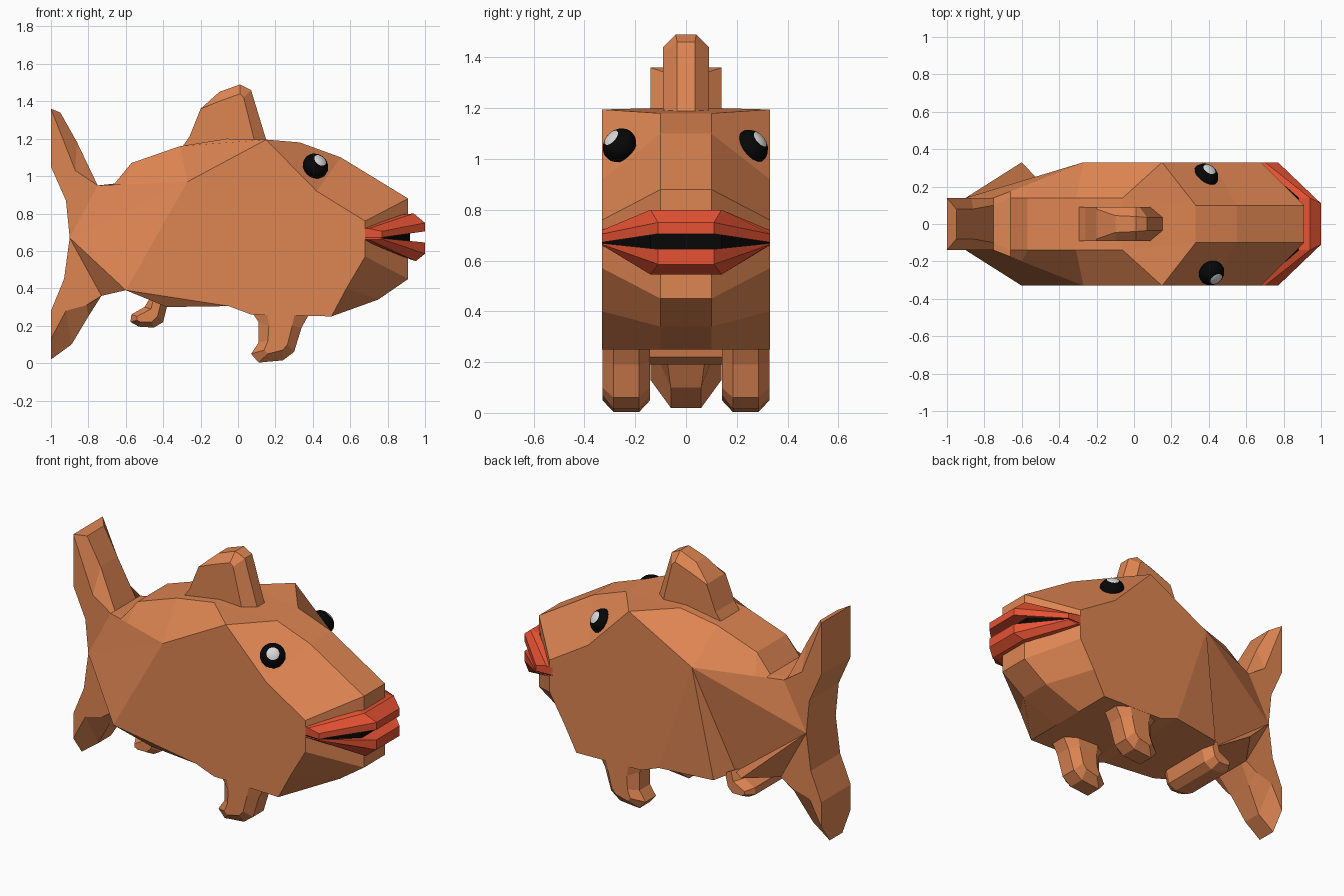
import bpy, bmesh
from mathutils import Matrix, Vector

cube = bpy.data.objects.get("Cube")
if cube:
    bpy.data.objects.remove(cube, do_unlink=True)


def material(name, r, g, b):
    m = bpy.data.materials.new(name)
    m.use_nodes = True
    m.diffuse_color = (r, g, b, 1)
    bsdf = m.node_tree.nodes["Principled BSDF"]
    bsdf.inputs["Base Color"].default_value = (r, g, b, 1)
    bsdf.inputs["Specular IOR Level"].default_value = 0
    return m


skin = material("orange_brown", 0.73, 0.235, 0.085)
red = material("lip_red", 0.78, 0.085, 0.033)
black = material("black", 0.002, 0.002, 0.002)
white = material("eye_white", 0.7, 0.7, 0.7)


def finish(name, bm, *mats):
    bmesh.ops.remove_doubles(bm, verts=bm.verts, dist=0.0005)
    bmesh.ops.recalc_face_normals(bm, faces=bm.faces)
    mesh = bpy.data.meshes.new(name)
    bm.to_mesh(mesh)
    bm.free()
    for m in mats:
        mesh.materials.append(m)
    obj = bpy.data.objects.new(name, mesh)
    bpy.context.collection.objects.link(obj)
    return obj


def shell(name, rows, centre=0, left=None, right=None):
    """Solid with two side panels, a chamfer and a middle strip.
    Each row is a (x, z, y) rim point and a (x, z, y) ridge point."""
    bm = bmesh.new()
    n = len(rows)
    rings = [[bm.verts.new((row[k][0], centre + s * row[k][2], row[k][1])) for row in rows]
             for s, k in ((1, 0), (1, 1), (-1, 1), (-1, 0))]
    for a, b in zip(rings, rings[1:]):
        for i in range(n):
            j = (i + 1) % n
            bm.faces.new((a[i], a[j], b[j], b[i]))
    for ring, panels in ((rings[0], left), (rings[3], right)):
        for panel in panels or [range(n)]:
            bm.faces.new([ring[i] for i in panel])
    return finish(name, bm, skin)


def loft(name, end, mid, mat):
    """Solid swept across the face, narrower at the tip of its mid section."""
    bm = bmesh.new()
    corners = [[(x, .33, z) for x, z in end],
               [(x, .14 if x < .97 else .11, z) for x, z in mid]]
    rings = [[bm.verts.new((x, s * y, z)) for x, y, z in corners[k]]
             for s, k in ((-1, 0), (-1, 1), (1, 1), (1, 0))]
    n = len(end)
    for a, b in zip(rings, rings[1:]):
        for i in range(n):
            j = (i + 1) % n
            bm.faces.new((a[i], a[j], b[j], b[i]))
    bm.faces.new(rings[0])
    bm.faces.new(rings[-1])
    return finish(name, bm, mat)


def flat(points, rim, ridge):
    return [((x, z, rim), (x, z, ridge)) for x, z in points]


# Body: outline runs from the upper tail tip over the back to the head and belly
W, T = 0.33, 0.14
upper_tail = [((-1, 1.36, T), (-.95, 1.34, .08)),
              ((-.87, 1.03, T), (-.86, 1.18, .08)),
              ((-.75, .95, T), (-.75, .95, .1))]
back = [((-.66, .954, .175), (-.66, .96, T)),
        ((-.6, .956, .2), (-.57, 1.07, T)),
        ((-.27, .97, W), (-.31, 1.16, T)),
        ((.15, 1.195, W), (-.06, 1.2, T))]
head = [((.15, 1.195, W), (.33, 1.18, .1)),
        ((.42, .92, W), (.55, 1.1, .1)),
        ((.68, .76, W), (.91, .88, .1)),
        ((.68, .57, W), (.91, .45, .1)),
        ((.58, .4, W), (.75, .34, .1)),
        ((.5, .25, W), (.5, .25, .1))]
belly = (flat([(.07, .26), (-.05, .305)], W, T)
         + flat([(-.38, .3)], .28, T)
         + flat([(-.45, .33)], .17, T)
         + flat([(-.6, .39)], W, T))
lower_tail = [((-.73, .36, T), (-.73, .36, .1)),
              ((-.81, .31, T), (-.8, .25, .08)),
              ((-.92, .28, T), (-.89, .1, .06)),
              ((-1, .13, T), (-1, .02, .06))]
tail_edge = flat([(-1, .28), (-.93, .45), (-.9, .67), (-.92, .87), (-1, 1.05), (-1, 1.36)], T, .08)

tail_panels = [(0, 1, 26), (1, 25, 26), (1, 2, 25), (2, 24, 25), (2, 3, 4, 5, 24),
               (17, 18, 24), (18, 23, 24), (18, 19, 20, 22, 23), (20, 21, 22)]
flank = [5, 6, *range(8, 15)]
shell("body", upper_tail + back + head + belly + lower_tail + tail_edge,
      left=tail_panels + [flank, (5, 14, 15), (5, 15, 16), (5, 16, 24), (16, 17, 24)],
      right=tail_panels + [flank + [17], (5, 17, 24), (17, 14, 15), (17, 15, 16)])

# Dorsal fin
shell("dorsal_fin", [((-.31, 1.14, .09), (-.31, 1.14, .08)),
                     ((-.26, 1.21, .09), (-.26, 1.21, .08)),
                     ((-.2, 1.36, .09), (-.2, 1.36, .08)),
                     ((-.1, 1.4, .09), (-.1, 1.45, .045)),
                     ((.01, 1.44, .09), (.01, 1.49, .04)),
                     ((.03, 1.42, .09), (.07, 1.46, .035)),
                     ((.09, 1.18, .09), (.155, 1.18, .035))])


def limb(name, outline, centre, rim, ridge):
    shell(name, [((*a, rim), (*b, ridge)) for a, b in outline], centre)


# Front feet
front_foot = [((.15, .3), (.07, .28)), ((.165, .2), (.11, .22)), ((.16, .12), (.11, .11)),
              ((.14, .07), (.07, .05)), ((.16, .05), (.11, .003)), ((.24, .07), (.24, .015)),
              ((.265, .1), (.3, .06)), ((.29, .2), (.34, .19)), ((.31, .3), (.39, .28))]
for side, s in (("left", 1), ("right", -1)):
    limb(f"{side}_front_foot", front_foot, s * .235, .094, .05)

# Wide rear fin under the belly
limb("rear_fin",
     [((-.45, .35), (-.47, .35)), ((-.465, .29), (-.5, .3)), ((-.54, .25), (-.57, .26)),
      ((-.54, .23), (-.575, .22)), ((-.52, .22), (-.53, .195)), ((-.46, .22), (-.45, .19)),
      ((-.43, .25), (-.4, .22)), ((-.41, .33), (-.375, .32))], 0, .215, .16)

# Lips and mouth
loft("upper_lip",
     [(.66, .672), (.66, .72), (.7, .72), (.77, .705), (.77, .672)],
     [(.88, .705), (.88, .795), (.94, .8), (1, .75), (1, .705)], red)
loft("lower_lip",
     [(.66, .668), (.66, .66), (.7, .66), (.77, .663), (.77, .668)],
     [(.88, .645), (.88, .57), (.95, .545), (1, .585), (1, .645)], red)
loft("mouth",
     [(.66, .667), (.66, .675), (.765, .673), (.765, .667)],
     [(.85, .63), (.85, .72), (.92, .72), (.92, .63)], black)

# Flattened eyes with a white spot looking outward
for side, look, spot, centre in (("left", (.42, .68, .58), .88, (.382, .258, 1.048)),
                                 ("right", (.44, -.6, .55), .86, (.415, -.262, 1.054))):
    bm = bmesh.new()
    bmesh.ops.create_uvsphere(bm, u_segments=16, v_segments=18, radius=.071)
    for f in bm.faces:
        f.smooth = True
        f.material_index = int(f.calc_center_median().normalized().z > spot)
    turn = Vector((0, 0, 1)).rotation_difference(Vector(look)).to_matrix().to_4x4()
    bm.transform(Matrix.Translation(centre) @ turn @ Matrix.Diagonal((1, 1, .82, 1)))
    finish(f"{side}_eye", bm, black, white)
